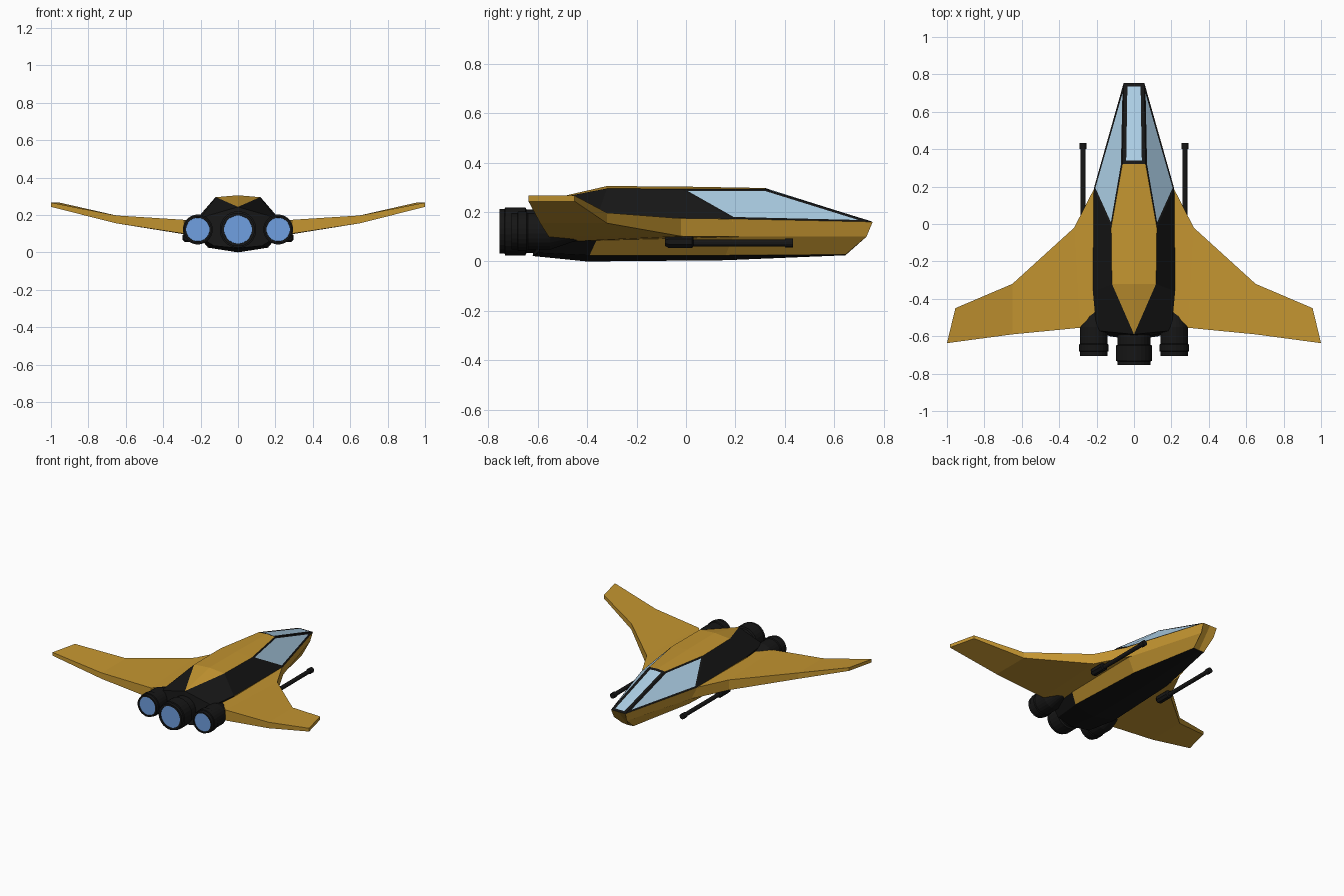
import bpy, bmesh
from math import sin, cos, pi

if "Cube" in bpy.data.objects:
    bpy.data.objects.remove(bpy.data.objects["Cube"])


def material(name, rgb):
    m = bpy.data.materials.new(name)
    m.diffuse_color = (*rgb, 1)
    m.use_nodes = True
    m.node_tree.nodes["Principled BSDF"].inputs["Base Color"].default_value = m.diffuse_color
    return m


GOLD = material("gold_paint", (0.55, 0.30, 0.03))
BLACK = material("black_paint", (0.008, 0.008, 0.008))
GLASS = material("glass", (0.42, 0.63, 0.80))
GLOW = material("engine_glow", (0.16, 0.35, 0.75))
MATS = [BLACK, GOLD, GLASS, GLOW]


def finish(name, bm):
    bmesh.ops.recalc_face_normals(bm, faces=bm.faces)
    me = bpy.data.meshes.new(name)
    bm.to_mesh(me)
    bm.free()
    for m in MATS:
        me.materials.append(m)
    ob = bpy.data.objects.new(name, me)
    bpy.context.collection.objects.link(ob)
    return ob


def lathe(name, x, z, profile, sides, glow=False):
    """Rings of (y, radius) around an axis along y; last ring is capped."""
    bm = bmesh.new()
    rings = []
    for y, r in profile:
        rings.append([bm.verts.new((x + r * cos(2 * pi * (i + .5) / sides), y,
                                    z + r * sin(2 * pi * (i + .5) / sides)))
                      for i in range(sides)])
    for a, b in zip(rings, rings[1:]):
        for i in range(sides):
            j = (i + 1) % sides
            bm.faces.new((a[i], a[j], b[j], b[i]))
    bm.faces.new(rings[0])
    cap = bm.faces.new(rings[-1])
    cap.material_index = 3 if glow else 0
    return finish(name, bm)


# Hull: stations from nose to tail, each running roof centre, roof edge,
# shoulder, belt bottom, chine, keel
nose_low = [(.055, .755, .16), (.05, .73, .10), (.042, .645, .028), (0, .645, .025)]
stations = [
    [(0, .755, .16), (.055, .755, .16)] + nose_low,
    [(0, .32, .297), (.062, .32, .293)] + nose_low,
    [(0, -.02, .303), (.122, -.02, .293), (.215, .19, .172), (.205, .19, .10),
     (.135, .16, .025), (0, .16, .005)],
    [(0, -.32, .305), (.118, -.32, .295), (.22, -.36, .18), (.215, -.36, .09),
     (.16, -.39, .025), (0, -.40, 0)],
    [(0, -.59, .243), (0, -.59, .243), (.20, -.57, .185), (.20, -.57, .08),
     (.13, -.60, .035), (0, -.62, .022)],
]
bm = bmesh.new()
roof_glass, side_glass = [], []
for side in (1, -1):
    grid = [[bm.verts.new((side * x, y, z)) for x, y, z in s] for s in stations]
    for s in range(4):
        for k in range(5):
            f = bm.faces.new((grid[s][k], grid[s + 1][k], grid[s + 1][k + 1], grid[s][k + 1]))
            if (k == 0 and s > 0) or (k in (2, 3) and s < 3):
                f.material_index = 1
            if k == 0 and s == 0:
                roof_glass.append(f)
            if k == 1 and s == 1:
                side_glass.append(f)
    bm.faces.new(grid[4][1:])
    bm.faces.new((grid[0][0], grid[0][2], grid[0][3], grid[0][4], grid[0][5])).material_index = 1
bmesh.ops.remove_doubles(bm, verts=bm.verts, dist=.0005)
bmesh.ops.recalc_face_normals(bm, faces=bm.faces)
# Canopy panes inset into the black frame
bmesh.ops.inset_region(bm, faces=roof_glass, thickness=.02, use_even_offset=True)
bmesh.ops.inset_individual(bm, faces=side_glass, thickness=.011, use_even_offset=True)
for f in roof_glass + side_glass:
    f.material_index = 2
finish("hull", bm)

# Wings: (leading x, leading y, trailing x, trailing y, top z, leading bottom z, trailing bottom z)
ribs = [
    (.20, .215, .20, -.46, .172, .10, .082),
    (.32, -.02, .29, -.555, .174, .102, .10),
    (.65, -.32, .65, -.59, .197, .155, .155),
    (.955, -.45, 1.0, -.637, .266, .243, .243),
]
for side, name in ((1, "right_wing"), (-1, "left_wing")):
    bm = bmesh.new()
    loops = [[bm.verts.new(p) for p in ((side * lx, ly, zt), (side * tx, ty, zt),
                                        (side * tx, ty, zb), (side * lx, ly, za))]
             for lx, ly, tx, ty, zt, za, zb in ribs]
    for a, b in zip(loops, loops[1:]):
        for i in range(4):
            j = (i + 1) % 4
            bm.faces.new((a[i], a[j], b[j], b[i]))
    bm.faces.new(loops[0])
    bm.faces.new(loops[-1])
    for f in bm.faces:
        f.material_index = 1
    finish(name, bm)

# Engines with glowing nozzles
lathe("centre_engine", 0, .122,
      [(-.50, .075), (-.60, .088), (-.645, .088), (-.65, .098), (-.732, .098),
       (-.734, .09), (-.755, .09), (-.755, .076), (-.75, .075)], 24, True)
for side, name in ((1, "right"), (-1, "left")):
    lathe(name + "_engine", side * .215, .122,
          [(-.42, .03), (-.55, .075), (-.64, .075), (-.645, .08), (-.68, .08),
           (-.682, .074), (-.705, .074), (-.705, .064), (-.70, .063)], 24, True)
    # Guns slung under the wing roots
    lathe(name + "_gun_mount", side * .272, .08,
          [(-.085, .018), (-.07, .028), (.025, .028), (.03, .02)], 8)
    lathe(name + "_gun_barrel", side * .272, .075,
          [(.0, .014), (.40, .014), (.40, .019), (.432, .019)], 12)
